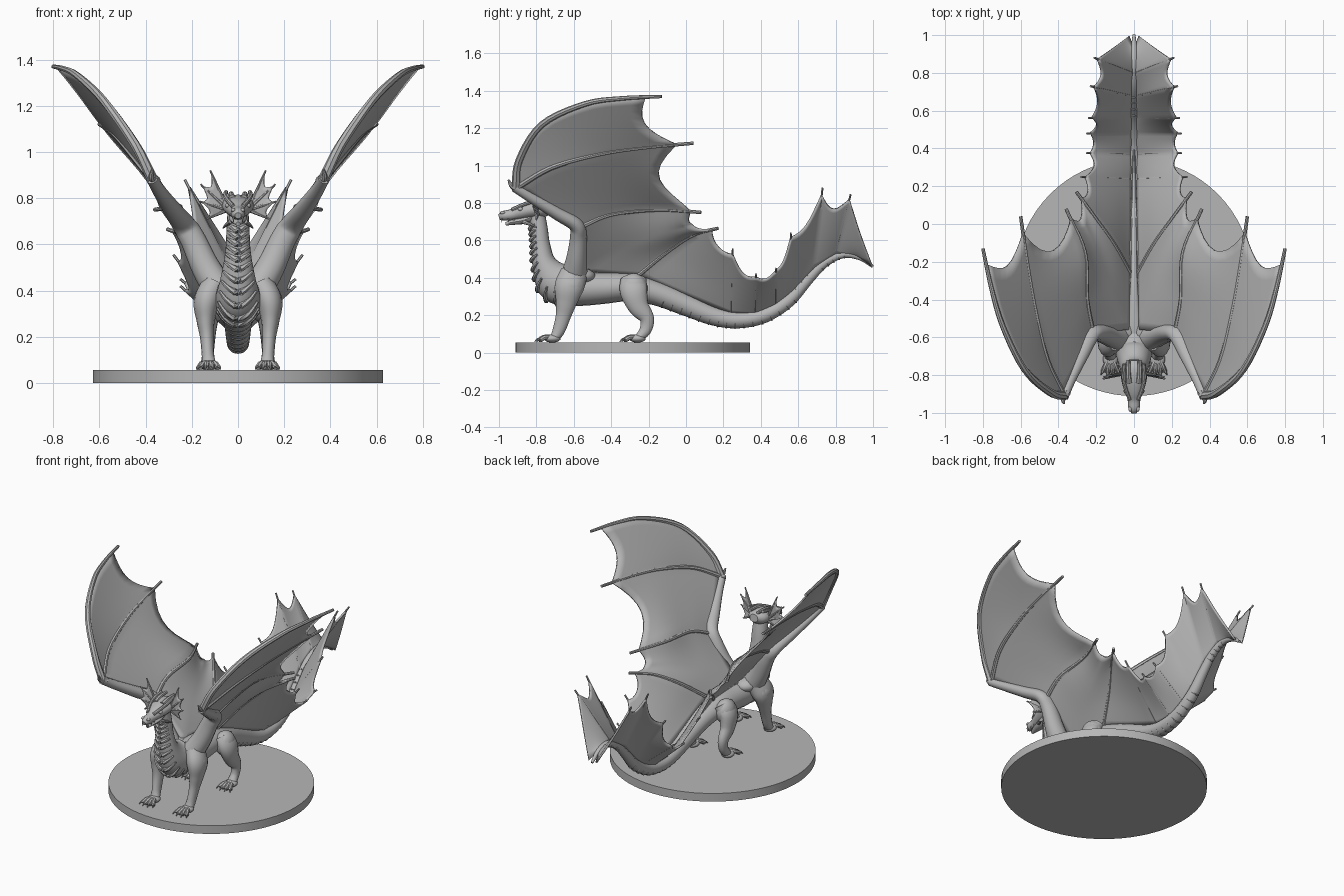
import bpy, bmesh, math
from mathutils import Vector, Matrix

if "Cube" in bpy.data.objects:
    bpy.data.objects.remove(bpy.data.objects["Cube"])

stone = bpy.data.materials.new("stone_grey")
stone.use_nodes = True
grey = (0.47, 0.47, 0.47, 1)
stone.diffuse_color = grey
stone.node_tree.nodes["Principled BSDF"].inputs["Base Color"].default_value = grey
parts = []


def spline(pts, t):
    """Point at t (0..1) on a Catmull-Rom curve through tuples of any size."""
    n = len(pts) - 1
    i = min(int(t * n), n - 1)
    u = t * n - i
    b, c = pts[i], pts[i + 1]
    a = pts[i - 1] if i else [2 * p - q for p, q in zip(b, c)]
    d = pts[i + 2] if i + 2 <= n else [2 * q - p for p, q in zip(b, c)]
    return [0.5 * (2 * q + (r - p) * u + (2 * p - 5 * q + 4 * r - s) * u * u
                   + (3 * q - p - 3 * r + s) * u ** 3) for p, q, r, s in zip(a, b, c, d)]


def frame(pts, t):
    """Centre, side, front and tangent of a swept path."""
    p, q = Vector(spline(pts, max(t - .005, 0))[:3]), Vector(spline(pts, min(t + .005, 1))[:3])
    tan = (q - p).normalized()
    ref = Vector((1, 0, 0)) if abs(tan.x) < .95 else Vector((0, 1, 0))
    side = (ref - tan * ref.dot(tan)).normalized()
    return Vector(spline(pts, t)[:3]), side, tan.cross(side), tan


def tube(bm, pts, sides=12, steps=5):
    """Sweep ellipses along points (x, y, z, half width, half depth)."""
    rings, n = [], (len(pts) - 1) * steps
    for k in range(n + 1):
        t = k / n
        c, side, front, _ = frame(pts, t)
        rx, rz = [max(r, .002) for r in spline(pts, t)[3:5]]
        rings.append([bm.verts.new(c + side * rx * math.cos(a) + front * rz * math.sin(a))
                      for a in [math.tau * j / sides for j in range(sides)]])
    for a, b in zip(rings, rings[1:]):
        for j in range(sides):
            bm.faces.new((a[j], a[j - 1], b[j - 1], b[j]))
    bm.faces.new(rings[0])
    bm.faces.new(rings[-1][::-1])


def bone(bm, pts, r0, r1, sides=8):
    n = len(pts) - 1
    tube(bm, [(*p, *[r0 + (r1 - r0) * i / n] * 2) for i, p in enumerate(pts)], sides)


def ball(bm, centre, size):
    m = Matrix.Translation(centre) @ Matrix.Diagonal((*size, 1))
    bmesh.ops.create_uvsphere(bm, u_segments=16, v_segments=10, radius=1, matrix=m)


def sheet(bm, ribs, dips, reach=.92, sag=.012, cols=8, rows=14):
    """Skin stretched over ribs, with a scalloped free edge."""
    grid = []
    for i, dip in enumerate(dips):
        for k in range(cols + (i == len(dips) - 1)):
            u = k / cols
            arc = math.sin(math.pi * u)
            line = []
            for j in range(rows + 1):
                t = j / rows * (reach - dip * arc)
                p = Vector(spline(ribs[i], t)).lerp(Vector(spline(ribs[i + 1], t)), u)
                p.z -= sag * arc * t
                line.append(bm.verts.new(p))
            grid.append(line)
    for a, b in zip(grid, grid[1:]):
        for j in range(rows):
            bm.faces.new((a[j], a[j + 1], b[j + 1], b[j]))


def finish(name, bm, mirror=False, thick=0):
    bmesh.ops.remove_doubles(bm, verts=bm.verts[:], dist=.0002)
    bmesh.ops.recalc_face_normals(bm, faces=bm.faces[:])
    me = bpy.data.meshes.new(name)
    bm.to_mesh(me)
    bm.free()
    me.materials.append(stone)
    ob = bpy.data.objects.new(name, me)
    bpy.context.collection.objects.link(ob)
    if thick:
        mod = ob.modifiers.new("Thickness", "SOLIDIFY")
        mod.thickness, mod.offset = thick, 0
    if mirror:
        ob.modifiers.new("Mirror", "MIRROR").use_mirror_merge = False
    parts.append(ob)


# Round stand
bm = bmesh.new()
bmesh.ops.create_cone(bm, cap_ends=True, segments=72, radius1=.627, radius2=.627, depth=.055,
                      matrix=Matrix.Translation((0, -.284, .0275)))
finish("stand", bm)

# Neck, torso and tail in one sweep
spine = [(0, *p) for p in [
    (-.80, .75, .045, .045), (-.785, .66, .05, .046), (-.775, .57, .055, .05),
    (-.755, .47, .072, .068), (-.69, .38, .095, .115), (-.58, .345, .105, .095),
    (-.45, .345, .1, .085), (-.3, .35, .095, .075), (-.15, .315, .075, .065),
    (0, .255, .06, .058), (.15, .195, .052, .05), (.28, .175, .048, .045),
    (.42, .2, .042, .04), (.55, .28, .036, .036), (.65, .39, .03, .03),
    (.74, .48, .025, .025), (.84, .525, .02, .02), (.93, .51, .016, .016), (1, .46, .008, .008)]]
bm = bmesh.new()
tube(bm, spine, 20)
finish("body", bm)

# Chevron plates down the throat and chest, rings under the tail
bm = bmesh.new()
for k in range(37):
    throat = k < 12
    t = .05 + k * .0195 if throat else .46 + (k - 12) * .018
    c, side, front, tan = frame(spine, t)
    rx, rz = spline(spine, t)[3:5]
    down = front if front.y + front.z < 0 else -front
    size = .014 if throat else .004
    path = []
    for a in (-1.1, -.55, 0, .55, 1.1):
        p = c + side * rx * math.sin(a) + down * rz * math.cos(a) - tan * abs(a) * rx * (.35 if throat else 0)
        path.append((*p, size * (1.1 - abs(a) * .6), size * (1.1 - abs(a) * .6)))
    tube(bm, path, 6, 3)
finish("belly_plates", bm)

# Head, jaw and brow
bm = bmesh.new()
tube(bm, [(0, *p) for p in [(-.72, .775, .03, .025), (-.76, .77, .065, .045), (-.82, .765, .068, .046),
                           (-.88, .752, .052, .04), (-.93, .738, .034, .03),
                           (-.975, .732, .03, .026), (-1, .724, .014, .014)]], 16)
tube(bm, [(0, *p) for p in [(-.8, .735, .035, .025), (-.87, .708, .036, .02),
                           (-.93, .697, .024, .014), (-.965, .688, .01, .009)]])
finish("head", bm)
bm = bmesh.new()
bone(bm, [(.022, -.93, .765), (.042, -.88, .788), (.055, -.82, .808), (.052, -.74, .825)], .01, .01)
bone(bm, [(.025, -.84, .8), (.03, -.79, .815), (.03, -.72, .82)], .016, .01)
bone(bm, [(.03, -.87, .7), (.05, -.83, .685), (.065, -.8, .67)], .012, .003)
ball(bm, (.045, -.885, .768), (.01, .014, .01))
ball(bm, (.02, -.98, .748), (.01, .014, .009))
for y in (-.985, -.95, -.92):
    bone(bm, [(.02, y, .718), (.019, y, .697)], .006, .001, 6)
finish("horns_brows_and_teeth", bm, True)

# Fan shaped ears
root = (.045, -.79, .75)
tips = [(.12, -.8, .92), (.162, -.81, .86), (.165, -.82, .785), (.135, -.8, .71)]
ears = [[root, tuple((a + b) / 2 for a, b in zip(root, tip)), tip] for tip in tips]
bm = bmesh.new()
sheet(bm, ears, [.18] * 3, .92, .004, 6, 6)
finish("ear_skin", bm, True, .008)
bm = bmesh.new()
for rib in ears:
    bone(bm, rib, .01, .004)
finish("ear_ribs", bm, True)

# Wing and tail fin skin share one row of ribs from the wing tip to the tail tip
wrist, elbow = (.37, -.91, .88), (.22, -.57, .67)
fingers = [
    [wrist, (.445, -.89, 1.03), (.58, -.77, 1.22), (.695, -.54, 1.33), (.755, -.34, 1.36), (.8, -.13, 1.37)],
    [wrist, (.46, -.72, .99), (.52, -.47, 1.06), (.56, -.24, 1.095), (.6, .04, 1.12)],
    [elbow, (.25, -.4, .74), (.26, -.15, .765), (.36, .08, .75)]]
panel = [[(.02, -.56, .43), (.12, -.35, .56), (.2, -.13, .64), (.305, .08, .7)]]
rear = [[(.02, -.26, .41), (.11, -.1, .54), (.21, .04, .63), (.305, .17, .665)]]
fins = [[r, tuple(a + (b - a) * .5 for a, b in zip(r, tip)), tip] for r, tip in [
    ((.015, .24, .21), (.28, .25, .555)), ((.015, .37, .21), (.25, .375, .42)),
    ((.015, .48, .26), (.25, .48, .45)), ((.015, .57, .33), (.24, .56, .64)),
    ((.015, .68, .45), (.23, .73, .88)), ((.01, .8, .53), (.21, .88, .845)),
    ((0, .92, .52), (.03, 1, .46))]]
bm = bmesh.new()
sheet(bm, fingers + panel + rear + fins,
      [.08, .14, .02, .02, .1, .14, .08, .12, .12, .15, .01])
finish("wing_skin", bm, True, .012)

# Wing bones
bm = bmesh.new()
for rib, r in zip(fingers + rear, (.024, .017, .016, .014)):
    bone(bm, rib, r, .009)
for rib in fins[:-1]:
    bone(bm, rib, .007, .006, 6)
bone(bm, [(.355, -.89, .875), (.375, -.93, .89), (.37, -.95, .925)], .022, .005)
finish("wing_fingers", bm, True)
bm = bmesh.new()
tube(bm, [(.08, -.6, .4, .07, .075), (.14, -.585, .5, .062, .056), (.195, -.575, .62, .055, .045),
          (.235, -.59, .685, .052, .04), (.28, -.69, .745, .042, .035),
          (.34, -.83, .83, .03, .028), (.372, -.915, .885, .026, .026)])
finish("wing_arm", bm, True)
bm = bmesh.new()
tube(bm, [(0, -.62, .42, .06, .02), (0, -.5, .43, .035, .018), (0, -.3, .425, .018, .014),
          (0, -.1, .365, .014, .012), (0, .15, .24, .01, .012), (0, .4, .225, .006, .01)])
finish("back_ridge", bm)

# Legs, with toes fanned out in front of each foot
legs = {
    "front": [(.1, -.6, .42, .06, .075), (.135, -.625, .35, .058, .08), (.14, -.64, .27, .04, .058),
              (.135, -.655, .2, .03, .042), (.13, -.68, .12, .027, .034), (.125, -.705, .075, .032, .024)],
    "hind": [(.08, -.28, .39, .05, .07), (.12, -.28, .33, .05, .075), (.13, -.255, .25, .04, .058),
             (.13, -.21, .185, .031, .04), (.13, -.215, .125, .026, .033), (.13, -.25, .08, .032, .024)]}
for name, path in legs.items():
    bm = bmesh.new()
    tube(bm, path, 14)
    x, y = path[-1][:2]
    ball(bm, (x, y - .01, .076), (.04, .045, .022))
    for k in range(4):
        a = (k - 1.5) * .33
        s, c = math.sin(a), math.cos(a)
        spots = [(x + s * d, y - c * d, z) for d, z in ((.02, .08), (.055, .082), (.085, .066))]
        bone(bm, spots, .015, .012)
        claw = [(x + s * d, y - c * d, z) for d, z in ((.075, .072), (.092, .072), (.106, .058))]
        bone(bm, claw, .01, .002, 6)
    finish(name + "_legs", bm, True)

# Shoulder and haunch muscles
bm = bmesh.new()
ball(bm, (.13, -.62, .355), (.062, .075, .07))
ball(bm, (.1, -.28, .345), (.06, .075, .08))
ball(bm, (.06, -.57, .41), (.07, .085, .045))
finish("muscles", bm, True)

bpy.ops.object.select_all(action="DESELECT")
for ob in parts:
    ob.select_set(True)
bpy.context.view_layer.objects.active = parts[0]
bpy.ops.object.shade_smooth_by_angle(angle=math.radians(40))
